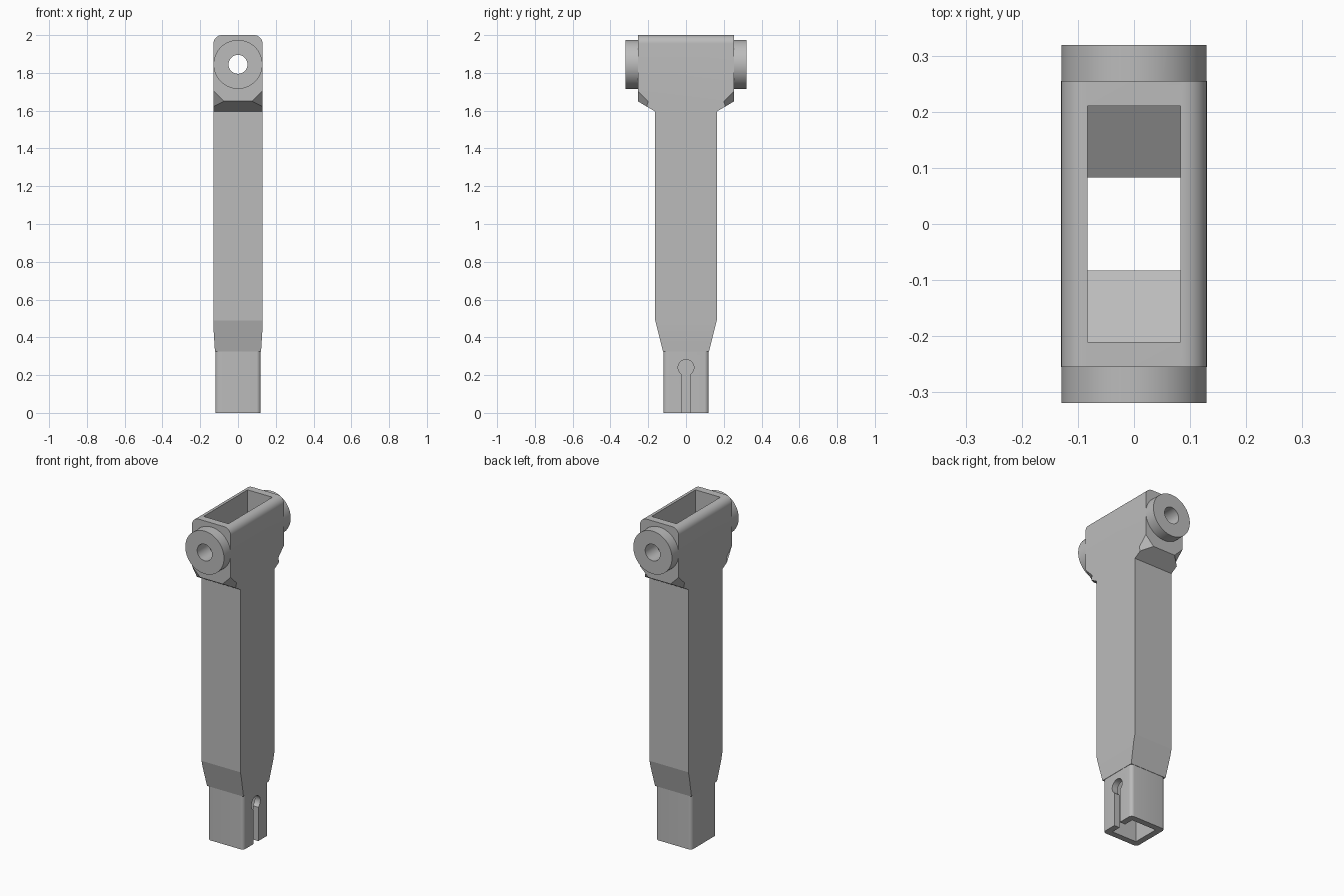
import bpy, bmesh, math
from mathutils import Matrix

cube = bpy.data.objects.get("Cube")
if cube:
    bpy.data.objects.remove(cube, do_unlink=True)

mat = bpy.data.materials.new("light_grey")
mat.use_nodes = True
grey = (0.5, 0.5, 0.5, 1)
mat.diffuse_color = grey
mat.node_tree.nodes["Principled BSDF"].inputs["Base Color"].default_value = grey


def finish(bm, name):
    bmesh.ops.recalc_face_normals(bm, faces=bm.faces[:])
    mesh = bpy.data.meshes.new(name)
    bm.to_mesh(mesh)
    bm.free()
    mesh.materials.append(mat)
    ob = bpy.data.objects.new(name, mesh)
    bpy.context.collection.objects.link(ob)
    return ob


def loft(levels):
    """Stack of rectangles (z, half x, half y), capped at both ends."""
    bm = bmesh.new()
    rings = [[bm.verts.new((sx * hx, sy * hy, z))
              for sx, sy in ((-1, -1), (1, -1), (1, 1), (-1, 1))]
             for z, hx, hy in levels]
    for a, b in zip(rings, rings[1:]):
        for i in range(4):
            j = (i + 1) % 4
            bm.faces.new((a[i], a[j], b[j], b[i]))
    bm.faces.new(rings[0][::-1])
    bm.faces.new(rings[-1])
    return bm


def cylinder(name, radius, depth, axis, centre):
    bm = bmesh.new()
    turn = Matrix.Rotation(math.pi / 2, 4, "X" if axis == "Y" else "Y")
    bmesh.ops.create_cone(bm, cap_ends=True, segments=64, radius1=radius,
                          radius2=radius, depth=depth,
                          matrix=Matrix.Translation(centre) @ turn)
    return finish(bm, name)


# Tapered shaft with the wider head on top
HEAD_LOW, TOP = 1.65, 2.0
bm = loft([(0.325, 0.122, 0.122), (0.45, 0.13, 0.153), (0.49, 0.13, 0.163),
           (1.595, 0.13, 0.163), (HEAD_LOW, 0.13, 0.255), (TOP, 0.13, 0.255)])
# Clipped lower corners of the head
corners = [v for v in bm.verts if abs(v.co.z - HEAD_LOW) < 1e-4]
bmesh.ops.bevel(bm, geom=corners, offset=0.055, offset_type="OFFSET",
                segments=1, affect="VERTICES")
# Rounded long edges along the top
rims = [e for e in bm.edges if all(v.co.z > TOP - 1e-4 for v in e.verts)
        and abs(e.verts[0].co.x - e.verts[1].co.x) < 1e-4]
bmesh.ops.bevel(bm, geom=rims, offset=0.045, offset_type="OFFSET",
                segments=8, profile=0.5, affect="EDGES")
post = finish(bm, "hollow_post")

# Square spigot at the foot with rounded upright edges
bm = loft([(0, 0.12, 0.12), (0.36, 0.12, 0.12)])
uprights = [e for e in bm.edges if abs(e.verts[0].co.z - e.verts[1].co.z) > 0.1]
bmesh.ops.bevel(bm, geom=uprights, offset=0.022, offset_type="OFFSET",
                segments=6, profile=0.5, affect="EDGES")
spigot = finish(bm, "spigot")

# Round bosses on front and back of the head
PIN_Z = 1.845
bosses = [cylinder("boss", 0.1295, 0.079, "Y", (0, s * 0.2795, PIN_Z))
          for s in (-1, 1)]

# Cutters: square bore with funnel, pin hole, keyhole slot
bore = finish(loft([(-0.1, 0.083, 0.083), (1.6, 0.083, 0.083),
                    (1.68, 0.083, 0.21), (2.1, 0.083, 0.21)]), "bore_cutter")
pin = cylinder("pin_cutter", 0.05, 1, "Y", (0, 0, PIN_Z))
slot_bm = loft([(-0.1, 0.07, 0.023), (0.24, 0.07, 0.023)])
bmesh.ops.translate(slot_bm, verts=slot_bm.verts[:], vec=(0.12, 0, 0))
slot = finish(slot_bm, "slot_cutter")
keyhole = cylinder("keyhole_cutter", 0.042, 0.14, "X", (0.12, 0, 0.24))

steps = [(ob, "UNION") for ob in [spigot] + bosses]
steps += [(ob, "DIFFERENCE") for ob in (bore, pin, slot, keyhole)]
for ob, operation in steps:
    mod = post.modifiers.new(ob.name, "BOOLEAN")
    mod.object = ob
    mod.operation = operation
    mod.solver = "EXACT"

# Bake the result and drop the helpers
bpy.context.view_layer.update()
result = bpy.data.meshes.new_from_object(
    post.evaluated_get(bpy.context.evaluated_depsgraph_get()))
post.modifiers.clear()
post.data = result
result.materials.clear()
result.materials.append(mat)
for face in result.polygons:
    face.material_index = 0
for ob, _ in steps:
    bpy.data.objects.remove(ob, do_unlink=True)

# Smooth round surfaces, keep hard edges
for ob in bpy.context.selected_objects:
    ob.select_set(False)
post.select_set(True)
bpy.context.view_layer.objects.active = post
bpy.ops.object.shade_smooth_by_angle(angle=math.radians(12))
